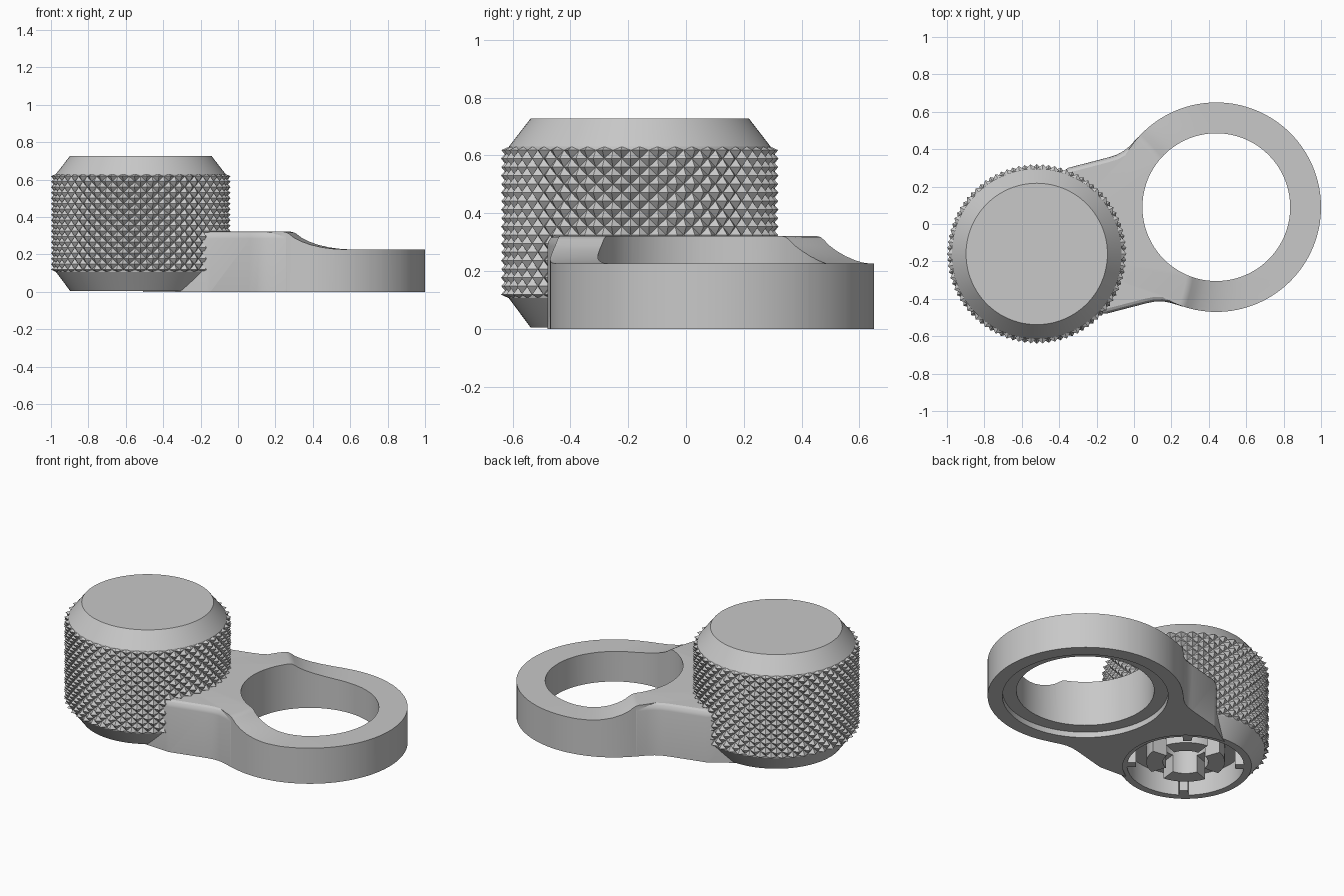
import bpy, bmesh, math
from mathutils import Vector

if "Cube" in bpy.data.objects:
    bpy.data.objects.remove(bpy.data.objects["Cube"])

KNOB = Vector((-0.52, -0.16, 0))       # knob axis
RING = Vector((0.44, 0.09, 0))         # ring axis
AXIS = (RING - KNOB).normalized()
ANGLE = math.atan2(AXIS.y, AXIS.x)

grey = bpy.data.materials.new("grey")
grey.diffuse_color = (0.58, 0.58, 0.58, 1)
grey.use_nodes = True
grey.node_tree.nodes["Principled BSDF"].inputs["Base Color"].default_value = grey.diffuse_color


def make_object(name, bm, loc=(0, 0, 0), rot=0):
    bmesh.ops.recalc_face_normals(bm, faces=bm.faces)
    me = bpy.data.meshes.new(name)
    bm.to_mesh(me)
    bm.free()
    ob = bpy.data.objects.new(name, me)
    bpy.context.collection.objects.link(ob)
    me.materials.append(grey)
    ob.location = loc
    ob.rotation_euler.z = rot
    return ob


def lathe(name, profile, loc, segs=96, bump=None):
    """Revolve (r, z) points; bump(i, j) offsets the radius and splits the quads."""
    bm = bmesh.new()
    rows = []
    for j, (r, z) in enumerate(profile):
        if r == 0:
            rows.append([bm.verts.new((0, 0, z))] * segs)
            continue
        row = []
        for i in range(segs):
            rr = r + (bump(i, j) if bump else 0)
            a = math.tau * i / segs
            row.append(bm.verts.new((rr * math.cos(a), rr * math.sin(a), z)))
        rows.append(row)
    for j in range(len(rows) - 1):
        for i in range(segs):
            k = (i + 1) % segs
            a, b, c, d = rows[j][i], rows[j][k], rows[j + 1][k], rows[j + 1][i]
            if a is b:
                bm.faces.new((a, c, d))
            elif c is d:
                bm.faces.new((a, b, c))
            elif bump and (bump(i, j) or bump(k, j + 1) or bump(k, j) or bump(i, j + 1)):
                split = ((a, b, d), (b, c, d)) if (i + j) % 2 == 0 else ((a, b, c), (a, c, d))
                for tri in split:
                    bm.faces.new(tri)
            else:
                bm.faces.new((a, b, c, d))
    return make_object(name, bm, loc)


def boolean(ob, other, op):
    mod = ob.modifiers.new(op, 'BOOLEAN')
    mod.operation, mod.solver, mod.object = op, 'EXACT', other
    bpy.context.view_layer.objects.active = ob
    bpy.ops.object.modifier_apply(modifier=mod.name)
    bpy.data.objects.remove(other, do_unlink=True)


def smooth(ob, deg=25):
    bpy.ops.object.select_all(action='DESELECT')
    ob.select_set(True)
    bpy.context.view_layer.objects.active = ob
    bpy.ops.object.shade_smooth_by_angle(angle=math.radians(deg))


# Knob: hollow underside, chamfers and a knurled band of small pyramids
ROWS = 17
inside = [(0, 0.42), (0.13, 0.42), (0.13, 0.14), (0.335, 0.14), (0.335, 0.005),
          (0.378, 0.005), (0.453, 0.106)]
band = [(0.455, 0.118 + 0.5 * j / ROWS) for j in range(ROWS + 1)]
first = len(inside)


def knurl(i, j):
    return 0.025 if first <= j <= first + ROWS and (i + j) % 2 == 0 else 0


top = [(0.453, 0.63), (0.378, 0.727), (0, 0.727)]
knob = lathe("knurled_knob", inside + band + top, KNOB, 92, knurl)
smooth(knob)

# Arm: waisted prism flaring into the ring, with rounded upper edges
half = [(0.0, 0.31), (0.13, 0.355), (0.28, 0.403), (0.5, 0.403), (0.55, 0.406),
        (0.59, 0.416), (0.63, 0.435), (0.68, 0.467), (0.8, 0.475)]
layers = [(0, -0.05), (0, 0.285), (0.003, 0.301), (0.012, 0.315), (0.03, 0.324)]
bm = bmesh.new()
loops = []
for inset, z in layers:
    pts = [(s, t - inset) for s, t in half] + [(s, inset - t) for s, t in reversed(half)]
    loops.append([bm.verts.new((s, t, z)) for s, t in pts])
count = len(loops[0])
for lo, hi in zip(loops, loops[1:]):
    for i in range(count):
        k = (i + 1) % count
        bm.faces.new((lo[i], lo[k], hi[k], hi[i]))
bm.faces.new(loops[0])
bm.faces.new(loops[-1])
body = make_object("arm_and_ring", bm, KNOB, ANGLE)

# Ring: joined to the arm, then trimmed by a ramp swept round the knob axis
blank = [(0, -0.07), (0.56, -0.07), (0.56, 0.36), (0, 0.36)]
boolean(body, lathe("ring_blank", blank, RING, 128), 'UNION')
# Stepped through hole: wider recess underneath
bore = [(0, -0.3), (0.475, -0.3), (0.475, 0.035), (0.395, 0.035), (0.395, 0.6), (0, 0.6)]
boolean(body, lathe("bore_cutter", bore, RING, 120), 'DIFFERENCE')
# Clear the hollow of the knob
hollow = [(0, -0.3), (0.36, -0.3), (0.36, 0.6), (0, 0.6)]
boolean(body, lathe("hollow_cutter", hollow, KNOB, 100), 'DIFFERENCE')
# Trim to the final height (open centre, as the knob fills it)
ramp = [(0.2, 0), (1.8, 0), (1.8, 0.225), (1.16, 0.225), (1.08, 0.229), (1.02, 0.237),
        (0.96, 0.251), (0.91, 0.269), (0.87, 0.289), (0.845, 0.308), (0.83, 0.317),
        (0.81, 0.3215), (0.2, 0.322), (0.2, 0)]
trim = lathe("ramp_trim", ramp, KNOB, 160)
bm = bmesh.new()
bm.from_mesh(trim.data)
bmesh.ops.remove_doubles(bm, verts=bm.verts, dist=1e-5)
bmesh.ops.recalc_face_normals(bm, faces=bm.faces)
bm.to_mesh(trim.data)
bm.free()
boolean(body, trim, 'INTERSECT')
smooth(body)


def sector(name, r0, r1, z0, z1, mid, span, steps):
    """Block between two radii, centred on an angle."""
    bm = bmesh.new()
    prev = None
    for n in range(steps + 1):
        a = mid + span * (n / steps - 0.5)
        c, s = math.cos(a), math.sin(a)
        cur = [bm.verts.new((r * c, r * s, z)) for r, z in
               ((r0, z0), (r1, z0), (r1, z1), (r0, z1))]
        if prev:
            for i in range(4):
                k = (i + 1) % 4
                bm.faces.new((prev[i], prev[k], cur[k], cur[i]))
        else:
            bm.faces.new(cur)
        prev = cur
    bm.faces.new(prev)
    smooth(make_object(name, bm, KNOB))


# Split hub and locating tabs inside the knob
for q in range(4):
    mid = math.radians(52 + 90 * q)
    sector(f"hub_segment_{q + 1}", 0.13, 0.225, 0.03, 0.15, mid, math.radians(64), 8)
    sector(f"rim_tab_{q + 1}", 0.285, 0.34, 0.006, 0.15, mid, 0.17, 2)
